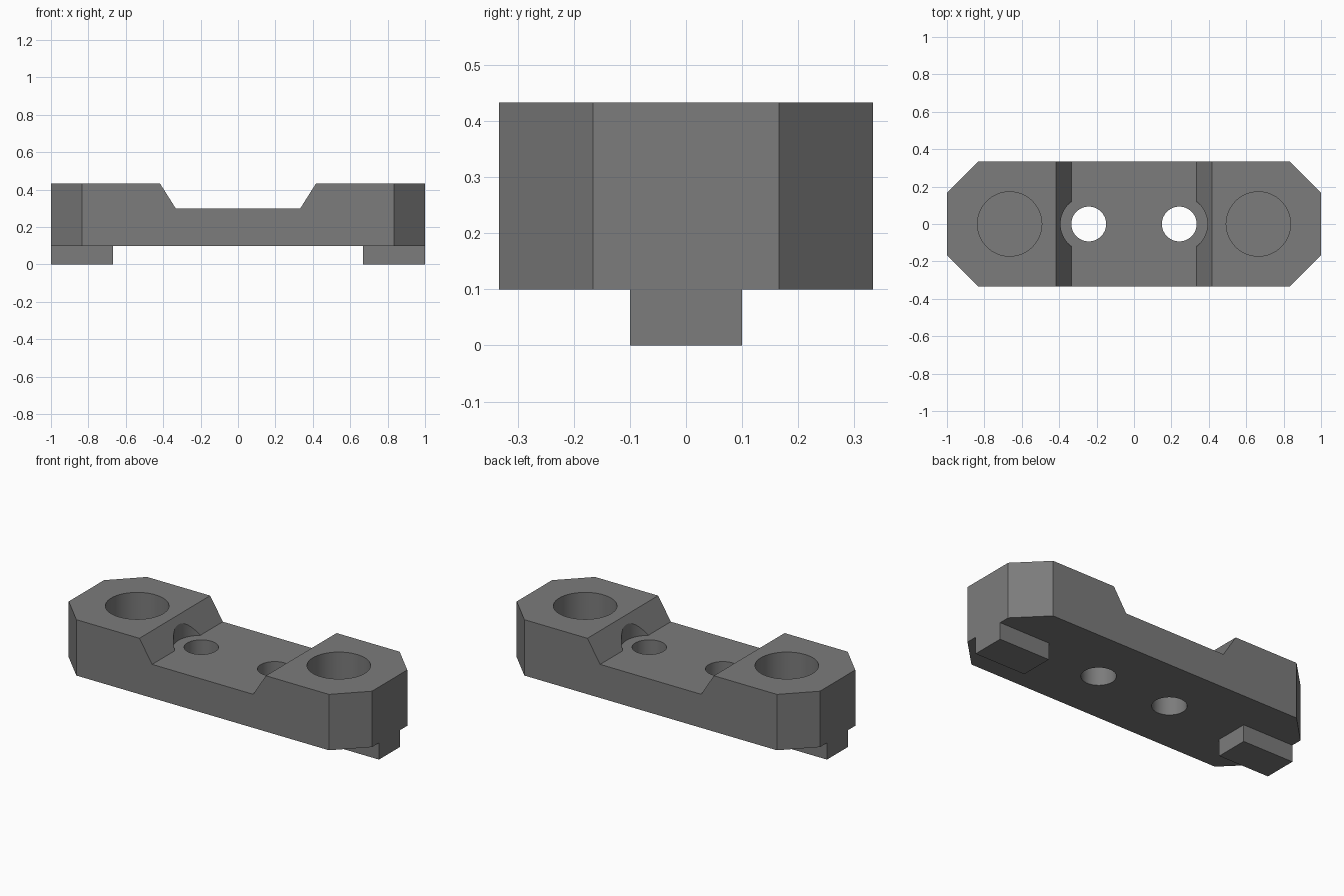
import bpy, bmesh

if "Cube" in bpy.data.objects:
    bpy.data.objects.remove(bpy.data.objects["Cube"])

gray = bpy.data.materials.new("dark_gray")
gray.diffuse_color = (0.2, 0.2, 0.2, 1)
gray.use_nodes = True
gray.node_tree.nodes["Principled BSDF"].inputs["Base Color"].default_value = gray.diffuse_color


def add_object(name, bm):
    bmesh.ops.recalc_face_normals(bm, faces=bm.faces)
    mesh = bpy.data.meshes.new(name)
    bm.to_mesh(mesh)
    bm.free()
    mesh.materials.append(gray)
    obj = bpy.data.objects.new(name, mesh)
    bpy.context.collection.objects.link(obj)
    return obj


def cut_cylinder(target, x, radius, z0, z1):
    bpy.ops.mesh.primitive_cylinder_add(vertices=64, radius=radius, depth=z1 - z0,
                                        location=(x, 0, (z0 + z1) / 2))
    cutter = bpy.context.object
    cutter.data.materials.append(gray)
    cutter.hide_render = True
    bpy.context.view_layer.objects.active = target
    mod = target.modifiers.new("cut", 'BOOLEAN')
    mod.operation = 'DIFFERENCE'
    mod.solver = 'EXACT'
    mod.object = cutter
    bpy.ops.object.modifier_apply(modifier=mod.name)
    bpy.data.objects.remove(cutter)


# Body: side profile with a sloped recess, extruded across the width
half = [(1, 0.1), (1, 0.433), (0.417, 0.433), (0.333, 0.3)]
profile = half + [(-x, z) for x, z in reversed(half)]
bm = bmesh.new()
face = bm.faces.new([bm.verts.new((x, -0.333, z)) for x, z in profile])
ext = bmesh.ops.extrude_face_region(bm, geom=[face])
bmesh.ops.translate(bm, vec=(0, 0.666, 0),
                    verts=[v for v in ext["geom"] if isinstance(v, bmesh.types.BMVert)])
# Chamfer the four upright end corners
ends = [e for e in bm.edges if all(abs(v.co.x) > 0.99 for v in e.verts)
        and abs(e.verts[0].co.z - e.verts[1].co.z) > 0.1]
bmesh.ops.bevel(bm, geom=ends, offset=0.167, offset_type='OFFSET', segments=1,
                affect='EDGES')
body = add_object("body", bm)

for side in (-1, 1):
    cut_cylinder(body, side * 0.665, 0.172, 0.2, 0.6)      # blind round pocket
    cut_cylinder(body, side * 0.242, 0.093, 0.0, 0.6)      # through screw hole
    cut_cylinder(body, side * 0.242, 0.151, 0.3, 0.6)      # screw head clearance

bpy.ops.object.select_all(action='DESELECT')
body.select_set(True)
bpy.context.view_layer.objects.active = body
bpy.ops.object.shade_smooth_by_angle(angle=0.5)

# Locating tabs under both ends, open where they join the body
for side, name in ((-1, "left_tab"), (1, "right_tab")):
    bm = bmesh.new()
    bmesh.ops.create_cube(bm, size=1)
    for v in bm.verts:
        v.co.x = v.co.x * 0.333 + side * 0.8335
        v.co.y *= 0.2
        v.co.z = (v.co.z + 0.5) * 0.1
    top = [f for f in bm.faces if f.calc_center_median().z > 0.09]
    bmesh.ops.delete(bm, geom=top, context='FACES_ONLY')
    add_object(name, bm)
